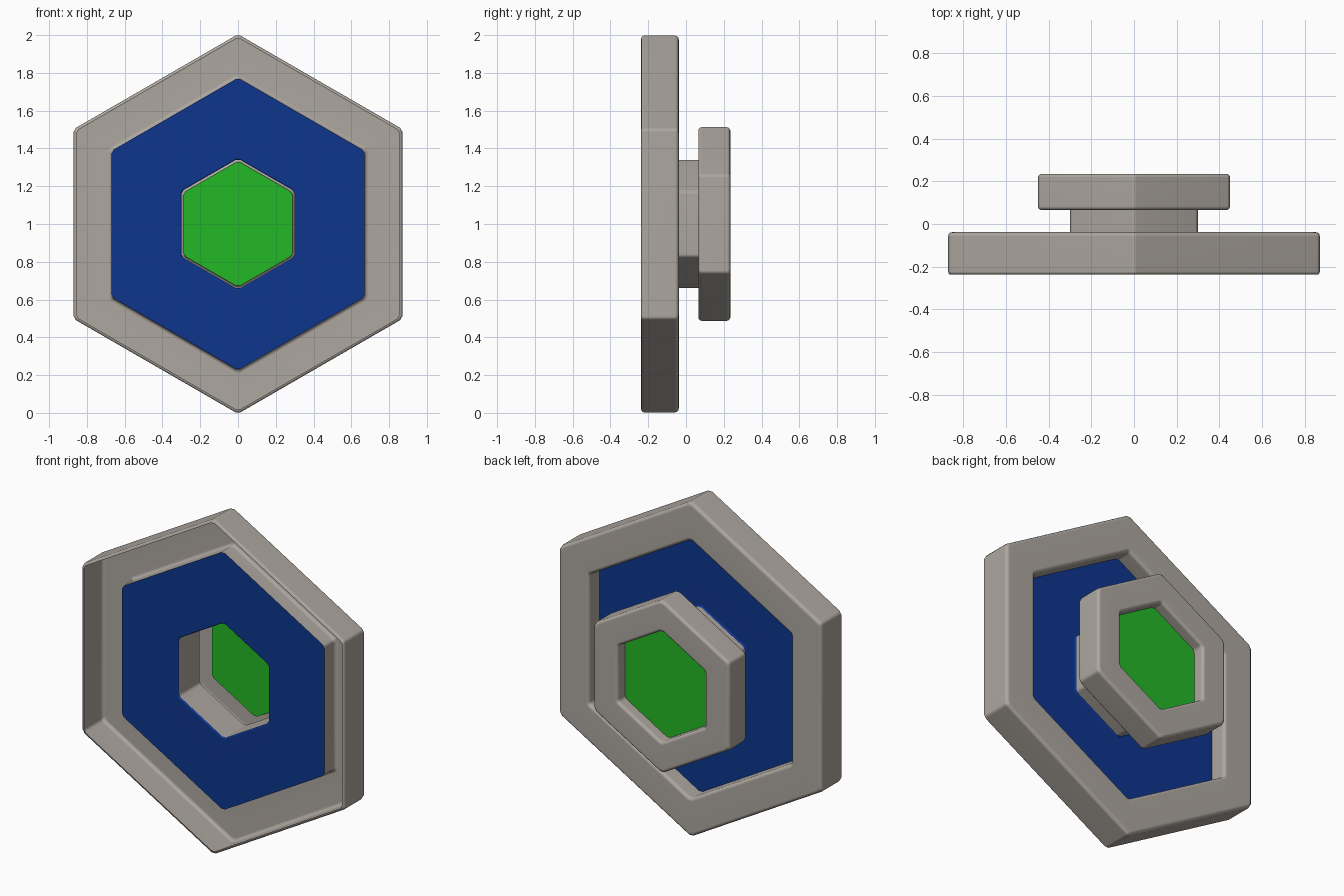
import bpy, bmesh, math
from mathutils import Vector

if "Cube" in bpy.data.objects:
    bpy.data.objects.remove(bpy.data.objects["Cube"])

CENTRE_Z = 1.0
CUT = 0.014          # small chamfer on the hexagon corners


def material(name, rgb):
    m = bpy.data.materials.new(name)
    m.diffuse_color = (*rgb, 1.0)
    m.use_nodes = True
    m.node_tree.nodes["Principled BSDF"].inputs["Base Color"].default_value = m.diffuse_color
    return m


GREY = material("warm grey", (0.42, 0.385, 0.35))
BLUE = material("deep blue", (0.004, 0.036, 0.27))
GREEN = material("bright green", (0.017, 0.48, 0.019))


def rounded(profile, steps=3):
    """Turn (apothem, y, radius) corners into a profile with filleted corners."""
    out = []
    for i, (a, y, r) in enumerate(profile):
        p = Vector((a, y))
        if r == 0 or i in (0, len(profile) - 1):
            out.append(p)
            continue
        d0 = (Vector(profile[i - 1][:2]) - p).normalized()
        d1 = (Vector(profile[i + 1][:2]) - p).normalized()
        c = p + (d0 + d1) * r
        for k in range(steps + 1):
            t = k / steps * math.pi / 2
            out.append(c - d1 * r * math.cos(t) - d0 * r * math.sin(t))
    return out


def hex_ring(apothem):
    """Twelve points: a point-up hexagon with chamfered corners, in x and z."""
    corners = [Vector((math.sin(k * math.pi / 3), math.cos(k * math.pi / 3)))
               * apothem / math.cos(math.pi / 6) for k in range(6)]
    pts = []
    for k, c in enumerate(corners):
        for other in (corners[k - 1], corners[(k + 1) % 6]):
            pts.append(c + (other - c).normalized() * CUT)
    return pts


def hex_sweep(name, mat, profile, cap=False):
    """Sweep a profile around the hexagon as an open sheet."""
    bm = bmesh.new()
    rings = [[bm.verts.new((q.x, y, q.y + CENTRE_Z)) for q in hex_ring(a)]
             for a, y in rounded(profile)]
    for r0, r1 in zip(rings, rings[1:]):
        for i in range(12):
            j = (i + 1) % 12
            bm.faces.new((r0[i], r0[j], r1[j], r1[i]))
    if cap:
        bm.faces.new(rings[-1])
    me = bpy.data.meshes.new(name)
    bm.to_mesh(me)
    bm.free()
    ob = bpy.data.objects.new(name, me)
    me.materials.append(mat)
    bpy.context.collection.objects.link(ob)
    bpy.ops.object.select_all(action='DESELECT')
    ob.select_set(True)
    bpy.context.view_layer.objects.active = ob
    bpy.ops.object.shade_smooth_by_angle(angle=math.radians(35))
    ob.modifiers.new("weighted", 'WEIGHTED_NORMAL').keep_sharp = True
    return ob


# large frame: hollow channel, open towards the front
hex_sweep("large_frame", GREY, [(0.855, -0.237, 0), (0.87, -0.237, 0.014),
                                (0.87, -0.038, 0.02), (0.67, -0.038, 0.02),
                                (0.67, -0.14, 0)])

# blue panel with a hexagonal opening
hex_sweep("blue_panel", BLUE, [(0.67, -0.14, 0), (0.30, -0.14, 0.008),
                               (0.30, -0.13, 0)])

# neck joining the panel to the small frame
hex_sweep("neck", GREY, [(0.30, -0.13, 0), (0.30, 0.065, 0)])

# small rear frame, hollow inside
hex_sweep("small_frame", GREY, [(0.30, 0.065, 0), (0.45, 0.065, 0.018),
                                (0.45, 0.235, 0.018), (0.289, 0.235, 0.018),
                                (0.289, 0.165, 0)])

# green panel closing the small frame
hex_sweep("green_panel", GREEN, [(0.289, 0.165, 0), (0.27, 0.165, 0)], cap=True)
